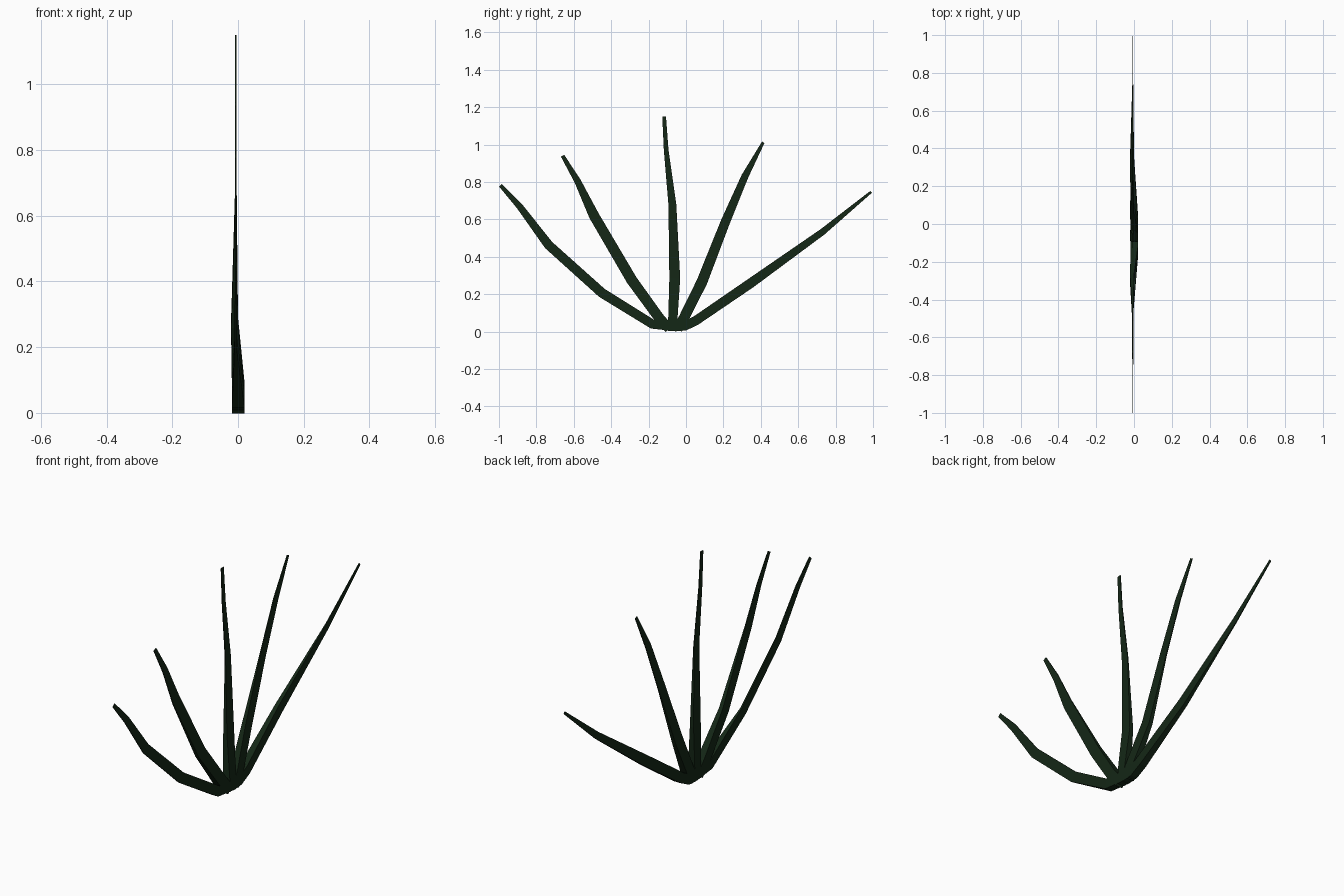
import bpy, bmesh
from mathutils import Vector

if "Cube" in bpy.data.objects:
    bpy.data.objects.remove(bpy.data.objects["Cube"])

mat = bpy.data.materials.new("dark_green")
mat.diffuse_color = (0.007, 0.02, 0.008, 1)
mat.use_nodes = True
mat.node_tree.nodes["Principled BSDF"].inputs["Base Color"].default_value = mat.diffuse_color

# x range of the blade at each thickness level, thick base to thin tip
LEVELS = [(-0.018, 0.02), (-0.021, 0.0), (-0.011, -0.003), (-0.009, -0.004), (-0.009, -0.005)]


def blade(name, sections):
    """Four-sided tapered blade; each section is (y, z, width, thickness level)."""
    bm = bmesh.new()
    pts = [Vector((0, s[0], s[1])) for s in sections]
    rings = []
    for i, (y, z, w, lv) in enumerate(sections):
        d = Vector()
        if i > 0:
            d += (pts[i] - pts[i - 1]).normalized()
        if i < len(pts) - 1:
            d += (pts[i + 1] - pts[i]).normalized()
        d.normalize()
        side = Vector((0, -d.z, d.y)) * w / 2
        x0, x1 = LEVELS[lv]
        rings.append([bm.verts.new(pts[i] + side * s + Vector((x, 0, 0)))
                      for s, x in ((1, x0), (1, x1), (-1, x1), (-1, x0))])
    for a, b in zip(rings, rings[1:]):
        for k in range(4):
            n = (k + 1) % 4
            bm.faces.new((a[k], a[n], b[n], b[k]))
    bm.faces.new(rings[0])
    bm.faces.new(rings[-1])
    bmesh.ops.recalc_face_normals(bm, faces=bm.faces)
    me = bpy.data.meshes.new(name)
    bm.to_mesh(me)
    bm.free()
    me.materials.append(mat)
    bpy.context.collection.objects.link(bpy.data.objects.new(name, me))


# Fan of five blades, ordered from -y to +y
blade("outer_left_blade", [(-0.06, 0.027, 0.05, 0), (-0.18, 0.04, 0.05, 0), (-0.45, 0.207, 0.052, 2),
                           (-0.735, 0.463, 0.05, 3), (-0.89, 0.67, 0.035, 3), (-0.992, 0.782, 0.02, 4)])
blade("inner_left_blade", [(-0.09, 0.015, 0.05, 0), (-0.145, 0.075, 0.055, 0), (-0.29, 0.275, 0.058, 1),
                           (-0.492, 0.62, 0.055, 3), (-0.58, 0.805, 0.035, 3), (-0.66, 0.94, 0.02, 4)])
blade("middle_blade", [(-0.07, 0.004, 0.05, 0), (-0.07, 0.075, 0.05, 0), (-0.06, 0.285, 0.058, 1),
                       (-0.073, 0.68, 0.042, 3), (-0.106, 0.97, 0.025, 3), (-0.117, 1.15, 0.02, 4)])
blade("inner_right_blade", [(-0.045, 0.012, 0.05, 0), (-0.01, 0.075, 0.055, 0), (0.085, 0.265, 0.058, 1),
                            (0.21, 0.585, 0.05, 3), (0.315, 0.83, 0.038, 3), (0.413, 1.012, 0.015, 4)])
blade("outer_right_blade", [(-0.06, 0.026, 0.05, 0), (-0.005, 0.03, 0.05, 0), (0.055, 0.06, 0.05, 0),
                            (0.345, 0.258, 0.052, 1), (0.73, 0.533, 0.035, 3), (0.99, 0.747, 0.013, 4)])
